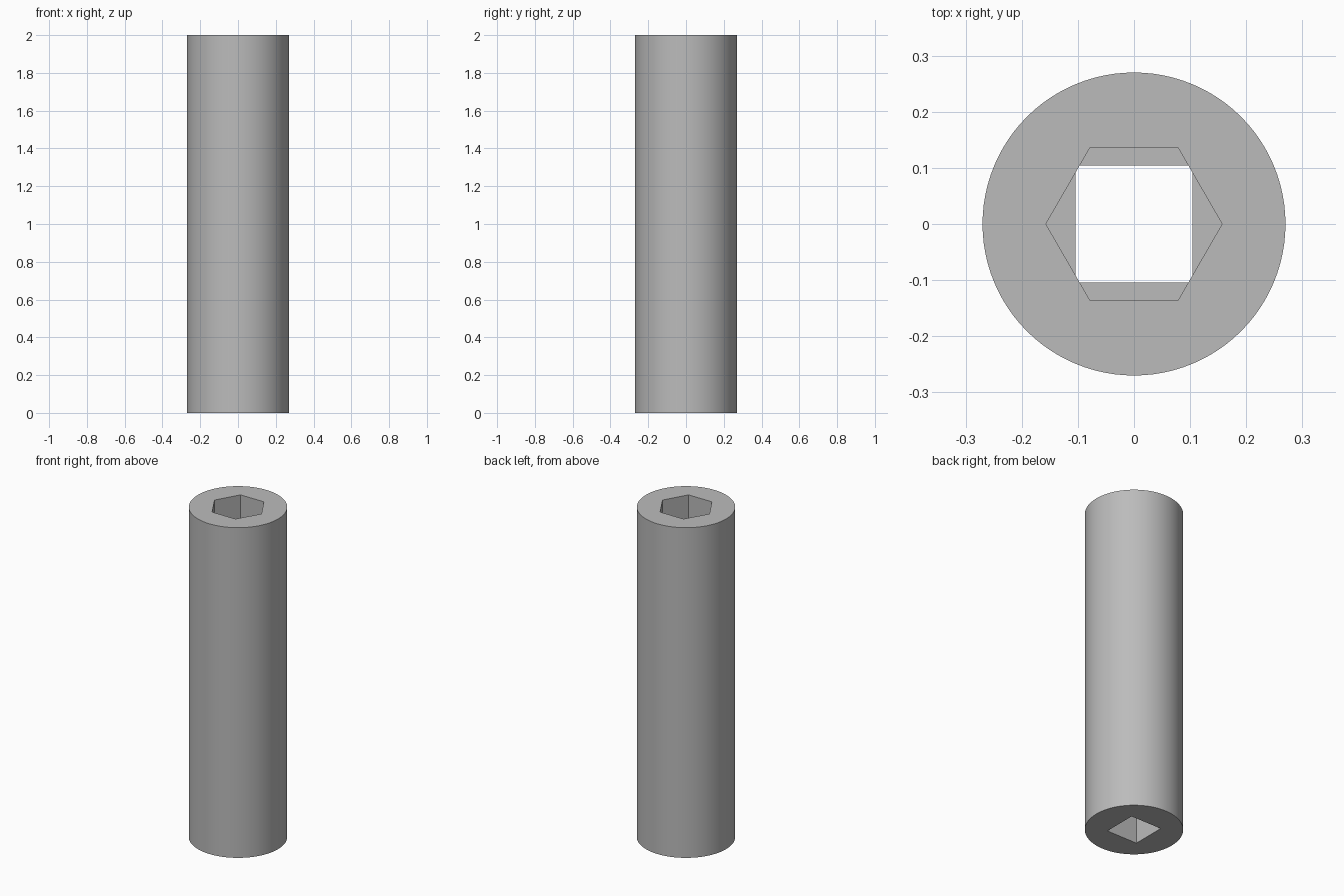
import bpy
import math

if "Cube" in bpy.data.objects:
    bpy.data.objects.remove(bpy.data.objects["Cube"], do_unlink=True)

HEIGHT = 2.0
RADIUS = 0.27
HEX_RADIUS = 0.157
SQUARE_HALF = 0.104
STEP_Z = 1.0  # where the hexagonal bore meets the square bore

steel = bpy.data.materials.new("grey steel")
steel.use_nodes = True
GREY = (0.5, 0.5, 0.5, 1)
steel.diffuse_color = GREY
steel.node_tree.nodes["Principled BSDF"].inputs["Base Color"].default_value = GREY


def prism(name, sides, radius, bottom, top, turn=0.0):
    """Upright prism between two heights, turned about z."""
    bpy.ops.mesh.primitive_cylinder_add(
        vertices=sides, radius=radius, depth=top - bottom,
        location=(0, 0, (bottom + top) / 2), rotation=(0, 0, turn))
    obj = bpy.context.object
    obj.name = name
    bpy.ops.object.transform_apply(location=True, rotation=True, scale=True)
    obj.data.materials.append(steel)
    return obj


# Round outer body
body = prism("socket_body", 96, RADIUS, 0, HEIGHT)

# Hexagonal bore from the top, square bore from the bottom
cutters = [
    prism("hex_bore_cutter", 6, HEX_RADIUS, STEP_Z, HEIGHT + 0.1, math.pi / 2),
    prism("square_bore_cutter", 4, SQUARE_HALF * math.sqrt(2), -0.1, STEP_Z + 0.001, math.pi / 4),
]
bpy.ops.object.select_all(action="DESELECT")
body.select_set(True)
bpy.context.view_layer.objects.active = body
for cutter in cutters:
    cutter.hide_render = True
    cut = body.modifiers.new(cutter.name, "BOOLEAN")
    cut.operation = "DIFFERENCE"
    cut.solver = "EXACT"
    cut.object = cutter
    bpy.ops.object.modifier_apply(modifier=cut.name)
    bpy.data.objects.remove(cutter, do_unlink=True)

# Smooth outer wall, crisp rims and bores
bpy.ops.object.shade_smooth_by_angle(angle=math.radians(30))
